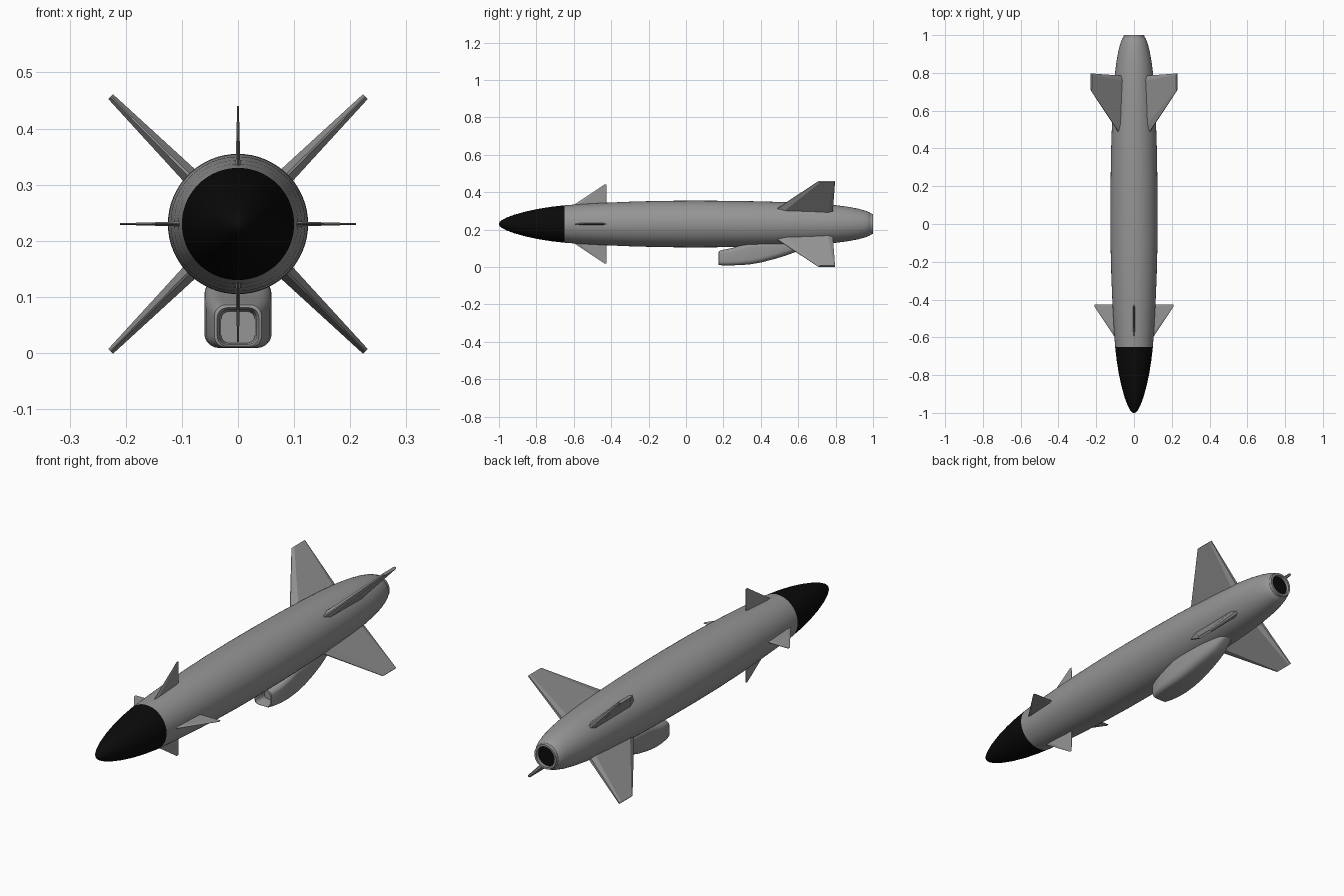
import bpy, bmesh, math
from mathutils import Vector, Matrix

if "Cube" in bpy.data.objects:
    bpy.data.objects.remove(bpy.data.objects["Cube"])

AXIS_Z = 0.23


def material(name, value):
    m = bpy.data.materials.new(name)
    m.diffuse_color = (value, value, value, 1)
    m.use_nodes = True
    m.node_tree.nodes["Principled BSDF"].inputs["Base Color"].default_value = m.diffuse_color
    return m


GREY = material("body_grey", 0.30)
BLACK = material("matte_black", 0.003)


def finish(name, bm, mat, angle=35):
    bmesh.ops.remove_doubles(bm, verts=bm.verts, dist=1e-5)
    bmesh.ops.recalc_face_normals(bm, faces=bm.faces)
    me = bpy.data.meshes.new(name)
    bm.to_mesh(me)
    bm.free()
    me.materials.append(mat)
    ob = bpy.data.objects.new(name, me)
    bpy.context.collection.objects.link(ob)
    bpy.ops.object.select_all(action='DESELECT')
    ob.select_set(True)
    bpy.context.view_layer.objects.active = ob
    bpy.ops.object.shade_smooth_by_angle(angle=math.radians(angle))
    return ob


def loft(bm, rings, cap_start=True, cap_end=True):
    loops = [[bm.verts.new(p) for p in r] for r in rings]
    n = len(loops[0])
    for a, b in zip(loops, loops[1:]):
        for i in range(n):
            bm.faces.new((a[i], a[(i + 1) % n], b[(i + 1) % n], b[i]))
    if cap_start:
        bm.faces.new(loops[0])
    if cap_end:
        bm.faces.new(loops[-1])


def revolve(name, profile, mat, cap_start=False, cap_end=False, n=64):
    bm = bmesh.new()
    rings = [[(r * math.cos(2 * math.pi * i / n), y,
               AXIS_Z + r * math.sin(2 * math.pi * i / n)) for i in range(n)]
             for y, r in profile]
    loft(bm, rings, cap_start, cap_end)
    return finish(name, bm, mat)


# Nose cone
revolve("nose_cone", [(-1, 0.003), (-0.996, 0.012), (-0.985, 0.021), (-0.96, 0.034),
                      (-0.92, 0.049), (-0.86, 0.066), (-0.79, 0.081), (-0.72, 0.092),
                      (-0.65, 0.100)], BLACK, cap_start=True)

# Fuselage, ending in a shallow exhaust recess
revolve("fuselage", [(-0.65, 0.100), (-0.55, 0.107), (-0.42, 0.114), (-0.28, 0.120),
                     (-0.12, 0.124), (0.05, 0.125), (0.22, 0.124), (0.4, 0.121),
                     (0.55, 0.116), (0.68, 0.110), (0.78, 0.103), (0.86, 0.093),
                     (0.92, 0.082), (0.96, 0.071), (0.98, 0.063), (0.987, 0.056),
                     (1.0, 0.054), (1.0, 0.045), (0.985, 0.044)], GREY)

# Exhaust disc
revolve("exhaust", [(0.985, 0.0445), (0.986, 0.0445)], BLACK, True, True)


def fin(name, angle, root, tip, mat):
    """root and tip: radius, leading y, trailing y, half thickness."""
    bm = bmesh.new()
    rings = []
    for r, y0, y1, t in (root, tip):
        c = y1 - y0
        section = [(y0, 0.15), (y0 + 0.14 * c, 1), (y1 - 0.08 * c, 1), (y1, 0.4)]
        rings.append([(t * k, y, r) for y, k in section] +
                     [(-t * k, y, r) for y, k in reversed(section)])
    loft(bm, rings)
    bmesh.ops.transform(bm, verts=bm.verts, matrix=Matrix.Translation((0, 0, AXIS_Z))
                        @ Matrix.Rotation(angle, 4, 'Y'))
    return finish(name, bm, mat, 10)


# Four small canards in a cross and four tail fins in an X
for i in range(4):
    a = i * math.pi / 2
    fin(f"canard_{i + 1}", a, (0.095, -0.61, -0.425, 0.0045),
        (0.21, -0.437, -0.425, 0.0015), GREY)
    fin(f"tail_fin_{i + 1}", a + math.pi / 4, (0.095, 0.465, 0.785, 0.016),
        (0.321, 0.705, 0.797, 0.006), GREY)


def rounded_section(y, half_w, z0, z1, rad, slant=0.0, steps=5):
    pts = []
    corners = ((half_w - rad, z1 - rad, 0), (rad - half_w, z1 - rad, 1),
               (rad - half_w, z0 + rad, 2), (half_w - rad, z0 + rad, 3))
    for cx, cz, q in corners:
        for s in range(steps + 1):
            a = (q + s / steps) * math.pi / 2
            pts.append((cx + rad * math.cos(a), y + slant, cz + rad * math.sin(a)))
    return pts


# Belly intake: recessed mouth, lip, widening duct and tapering tail
bm = bmesh.new()
loft(bm, [rounded_section(*s) for s in (
    (0.23, 0.030, 0.018, 0.074, 0.014),
    (0.185, 0.033, 0.015, 0.077, 0.016),
    (0.175, 0.037, 0.012, 0.081, 0.018),
    (0.177, 0.042, 0.010, 0.086, 0.020),
    (0.20, 0.049, 0.009, 0.092, 0.021),
    (0.24, 0.056, 0.009, 0.100, 0.022),
    (0.29, 0.060, 0.010, 0.115, 0.024),
    (0.34, 0.060, 0.014, 0.130, 0.026),
    (0.40, 0.059, 0.024, 0.135, 0.028),
    (0.47, 0.055, 0.042, 0.140, 0.030),
    (0.53, 0.049, 0.060, 0.145, 0.030),
    (0.58, 0.041, 0.078, 0.148, 0.028),
    (0.62, 0.032, 0.104, 0.150, 0.022),
    (0.65, 0.022, 0.125, 0.152, 0.013))])
finish("belly_intake", bm, GREY, 40)
